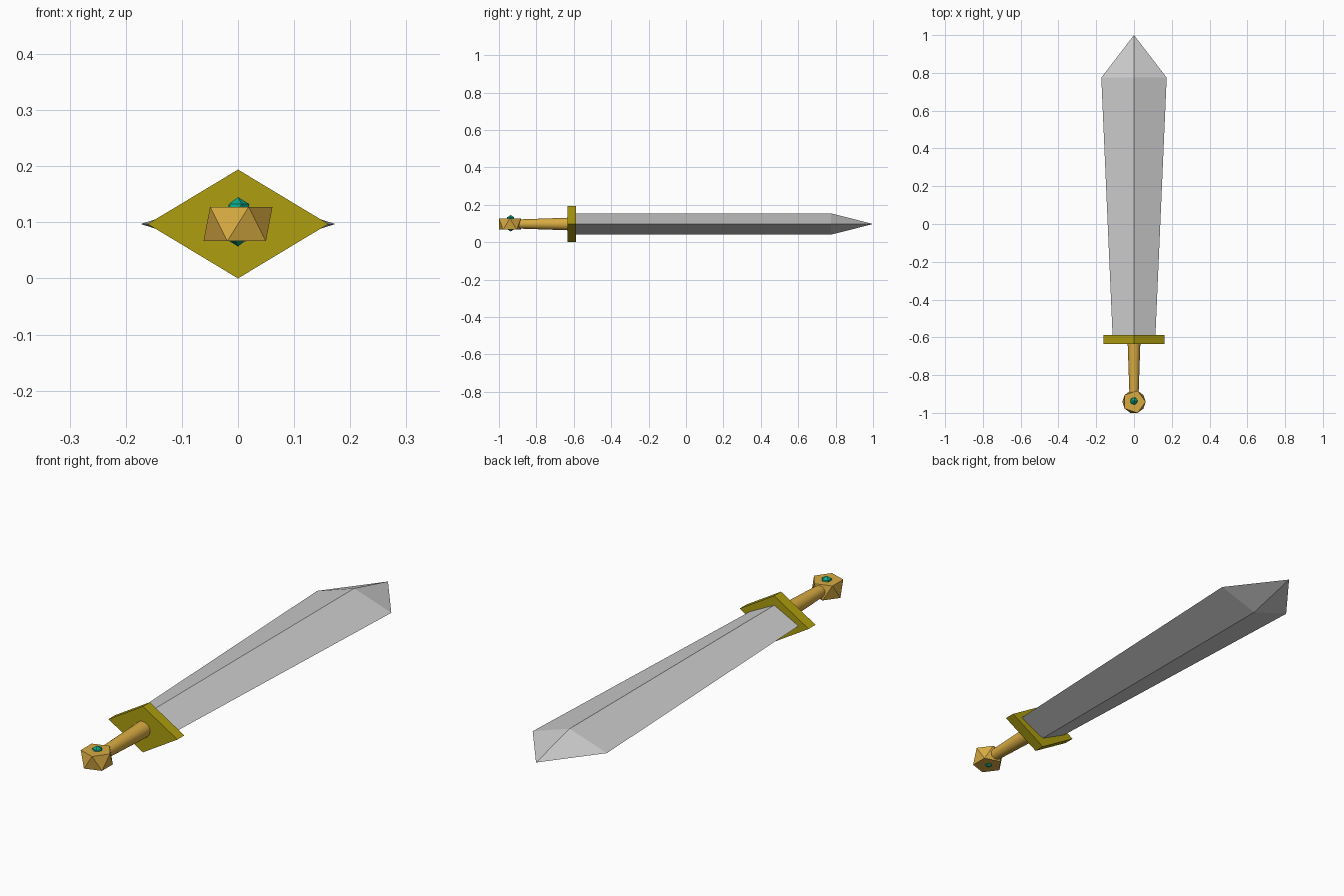
import bpy, bmesh
from math import cos, sin, tau

if "Cube" in bpy.data.objects:
    bpy.data.objects.remove(bpy.data.objects["Cube"])

Z = 0.097  # height of the sword's axis


def material(name, color):
    m = bpy.data.materials.new(name)
    m.diffuse_color = (*color, 1)
    m.use_nodes = True
    m.node_tree.nodes["Principled BSDF"].inputs["Base Color"].default_value = m.diffuse_color
    return m


GOLD = material("gold", (0.69, 0.41, 0.055))
OLIVE = material("olive_brass", (0.42, 0.34, 0.005))
TEAL = material("teal_gem", (0.004, 0.40, 0.25))


def finish(bm, name, mat=None):
    bmesh.ops.recalc_face_normals(bm, faces=bm.faces)
    mesh = bpy.data.meshes.new(name)
    bm.to_mesh(mesh)
    bm.free()
    ob = bpy.data.objects.new(name, mesh)
    bpy.context.collection.objects.link(ob)
    if mat:
        mesh.materials.append(mat)
    return ob


def loft(name, sections, sides, mat=None, tip=None):
    """Closed loft along y; each section is (y, half width, half height)."""
    bm = bmesh.new()
    rings = [[bm.verts.new((rx * cos(tau * i / sides), y, Z + rz * sin(tau * i / sides)))
              for i in range(sides)] for y, rx, rz in sections]
    for a, b in zip(rings, rings[1:]):
        for i in range(sides):
            j = (i + 1) % sides
            bm.faces.new((a[i], a[j], b[j], b[i]))
    bm.faces.new(rings[0])
    if tip is None:
        bm.faces.new(rings[-1])
    else:
        point = bm.verts.new((0, tip, Z))
        for i in range(sides):
            bm.faces.new((rings[-1][i], rings[-1][(i + 1) % sides], point))
    return finish(bm, name, mat)


# Diamond-section blade, flaring towards the pointed tip
loft("blade", [(-0.60, 0.113, 0.057), (0.775, 0.173, 0.057)], 4, tip=1.0)

# Diamond-shaped crossguard
loft("guard", [(-0.634, 0.161, 0.097), (-0.588, 0.161, 0.097)], 4, OLIVE)

# Tapered round grip
grip = loft("grip", [(-0.91, 0.024, 0.024), (-0.62, 0.034, 0.034)], 32, GOLD)
bpy.context.view_layer.objects.active = grip
grip.select_set(True)
bpy.ops.object.shade_smooth_by_angle()

# Faceted pommel: pentagonal antiprism
PY, PR = -0.9415, 0.0615
bm = bmesh.new()
for sign in (1, -1):
    for i in range(5):
        bm.verts.new((sign * PR * cos(tau * i / 5), PY + PR * sin(tau * i / 5), Z + sign * 0.0305))
bmesh.ops.convex_hull(bm, input=bm.verts)
bmesh.ops.dissolve_limit(bm, angle_limit=0.01, verts=bm.verts, edges=bm.edges)
finish(bm, "pommel", GOLD)

# Gems set in the top and bottom of the pommel
for side, sign in (("top", 1), ("bottom", -1)):
    bm = bmesh.new()
    bmesh.ops.create_icosphere(bm, subdivisions=1, radius=0.0225)
    bmesh.ops.translate(bm, verts=bm.verts, vec=(0, PY + 0.004, Z + 0.004 + sign * 0.0215))
    finish(bm, "gem_" + side, TEAL)
